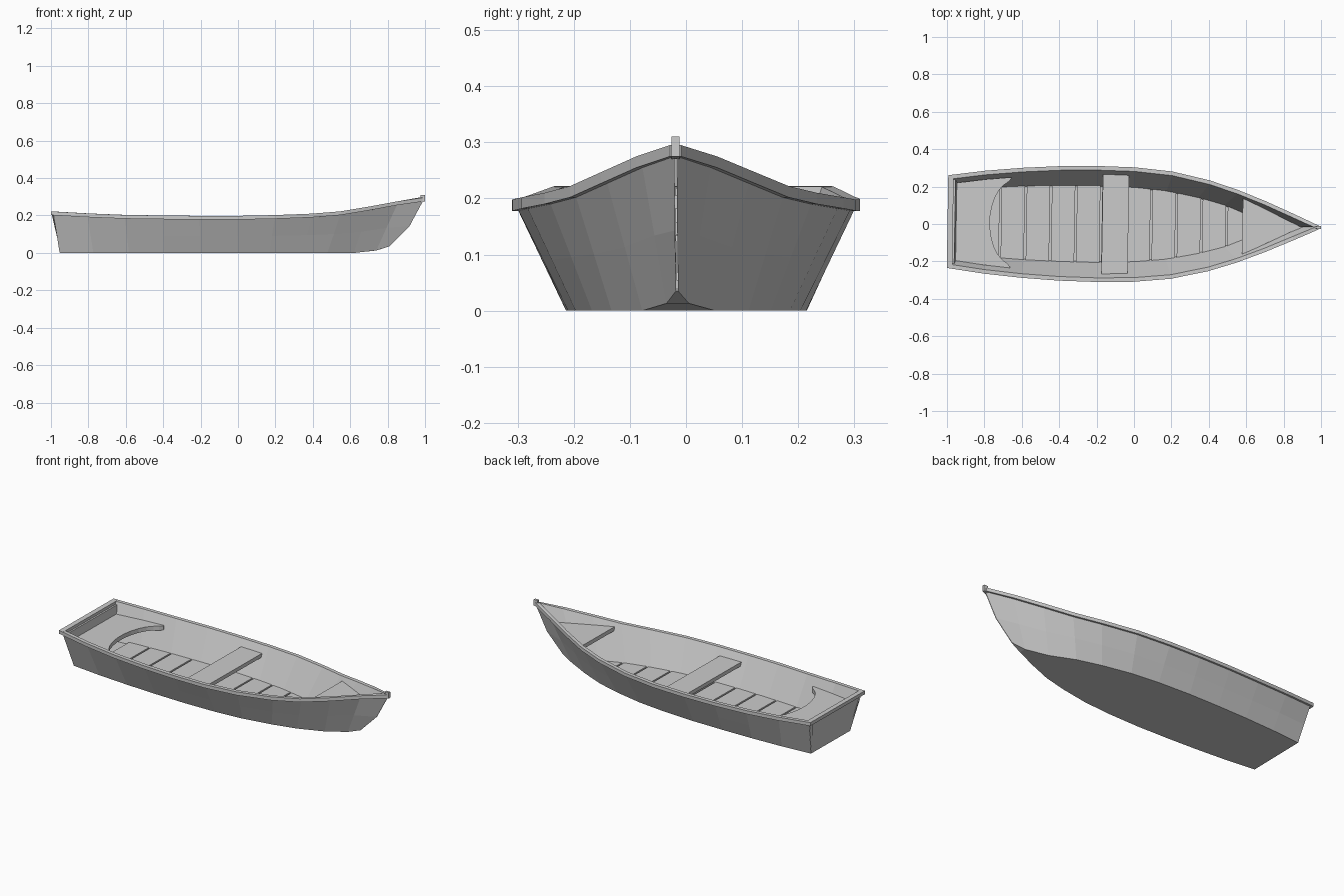
import bpy, bmesh
from mathutils import Matrix, Vector

if "Cube" in bpy.data.objects:
    bpy.data.objects.remove(bpy.data.objects["Cube"])

# The whole boat lies at a slight angle to the x axis
TURN = Matrix.Translation((0, -0.003, 0)) @ Matrix.Rotation(-0.016, 4, 'Z')

# Stations from stern to bow: rail x, half width, height; bottom x, half width, height
STATIONS = [
    (-0.996, .248, .222, -.950, .178, 0), (-.8, .275, .211, -.77, .195, 0),
    (-.6, .294, .203, -.58, .206, 0), (-.4, .306, .200, -.39, .212, 0),
    (-.2, .310, .198, -.20, .214, 0), (0, .306, .198, 0, .207, 0),
    (.2, .287, .202, .17, .191, 0), (.4, .243, .210, .34, .159, 0),
    (.55, .195, .222, .48, .122, 0), (.7, .137, .247, .62, .065, 0),
    (.85, .072, .275, .74, .020, .013), (.988, .010, .295, .81, .002, .035)]
LAST = len(STATIONS) - 1


def finish(name, bm):
    bmesh.ops.recalc_face_normals(bm, faces=bm.faces)
    bm.transform(TURN)
    me = bpy.data.meshes.new(name)
    bm.to_mesh(me)
    bm.free()
    ob = bpy.data.objects.new(name, me)
    bpy.context.collection.objects.link(ob)
    return ob


def inner_line(i):
    """Floor and rail points of the inside wall at one station."""
    xt, yo, zt, xb, yb, zb = STATIONS[i]
    back = .025 if i == LAST else 0
    return (Vector((xb - back, max(yb - .012, .001), zb + .02)),
            Vector((xt - back, max(yo - .022, .001), zt)))


def inner_half(x, z):
    """Inside half width of the hull at a given x and height."""
    pts = []
    for i in range(LAST + 1):
        a, b = inner_line(i)
        p = a.lerp(b, (z - a.z) / (b.z - a.z))
        pts.append((p.x, max(p.y, .001)))
    for (x0, y0), (x1, y1) in zip(pts, pts[1:]):
        if x <= x1:
            return y0 + (y1 - y0) * (x - x0) / (x1 - x0)
    return .001


def slab(name, half, z0, z1):
    """Flat plate from the +y half of its outline, mirrored across the centre."""
    outline = half + [(x, -y) for x, y in reversed(half) if y > 1e-5]
    bm = bmesh.new()
    f = bm.faces.new([bm.verts.new((x, y, z0)) for x, y in outline])
    r = bmesh.ops.extrude_face_region(bm, geom=[f])
    vs = [v for v in r['geom'] if isinstance(v, bmesh.types.BMVert)]
    bmesh.ops.translate(bm, verts=vs, vec=(0, 0, z1 - z0))
    return finish(name, bm)


def prism(name, profile, w0, w1=None):
    """Side profile (x, z, half width) swept across the boat."""
    bm = bmesh.new()
    rows = [[bm.verts.new((x, s * w, z)) for x, z, w in profile] for s in (-1, 1)]
    n = len(profile)
    for row in rows:
        bm.faces.new(row)
    for k in range(n):
        m = (k + 1) % n
        bm.faces.new((rows[0][k], rows[0][m], rows[1][m], rows[1][k]))
    return finish(name, bm)


# Hull shell with inside walls, floor and projecting rail
bm = bmesh.new()
rings = []
for i, (xt, yo, zt, xb, yb, zb) in enumerate(STATIONS):
    floor, rim = inner_line(i)
    hx = xt + (.014 if i == 0 else 0)
    top = Vector((hx, max(yo - .011, .002), zt - .02))
    bottom = Vector((xb, yb, zb))
    mid = top.lerp(bottom, .5)
    if i == LAST:
        mid += Vector((.018, 0, -.012))
    side = [floor, rim, Vector((xt, yo, zt)), Vector((xt, yo, zt - .02)), top, mid, bottom]
    ring = side + [Vector((p.x, -p.y, p.z)) for p in reversed(side)]
    rings.append([bm.verts.new(p) for p in ring])
for a, b in zip(rings, rings[1:]):
    for k in range(len(a)):
        m = (k + 1) % len(a)
        bm.faces.new((a[k], a[m], b[m], b[k]))
bm.faces.new(rings[0])
bm.faces.new(rings[-1])
finish("hull", bm)

# Transom and stern rail
prism("transom", [(-.951, .001, .177), (-.983, .204, .236), (-.958, .204, .234), (-.925, .001, .178)], 0)
prism("stern_rail", [(-.997, .202, .247), (-.997, .222, .247), (-.968, .221, .247), (-.968, .202, .247)], 0)

# Stem post at the bow
prism("stem_post", [(.975, .270, .007), (1.0, .275, .007), (1.0, .310, .007), (.975, .310, .007)], 0)

# Floor boards with narrow gaps
for k in range(11):
    x0 = -.845 + .1345 * k
    x1 = x0 + .1245
    slab("floor_board", [(x, inner_half(x, .028)) for x in (x0, (x0 + x1) / 2, x1)], .019, .032)

# Stern seat with a curved front edge
Z = .158
seat = [(x, inner_half(x, Z - .01)) for x in (-.965, -.8, -.66)]
seat += [(-.66, .235), (-.675, .218), (-.70, .20), (-.725, .172), (-.747, .13), (-.762, .08), (-.77, .03)]
slab("stern_seat", seat, Z - .025, Z)

# Middle seat
slab("middle_seat", [(x, inner_half(x, Z - .01) + .003) for x in (-.17, -.03)], Z - .022, Z)

# Bow deck
slab("bow_deck", [(x, inner_half(x, .2)) for x in (.58, .66, .75, .84, .9)], .182, .205)
